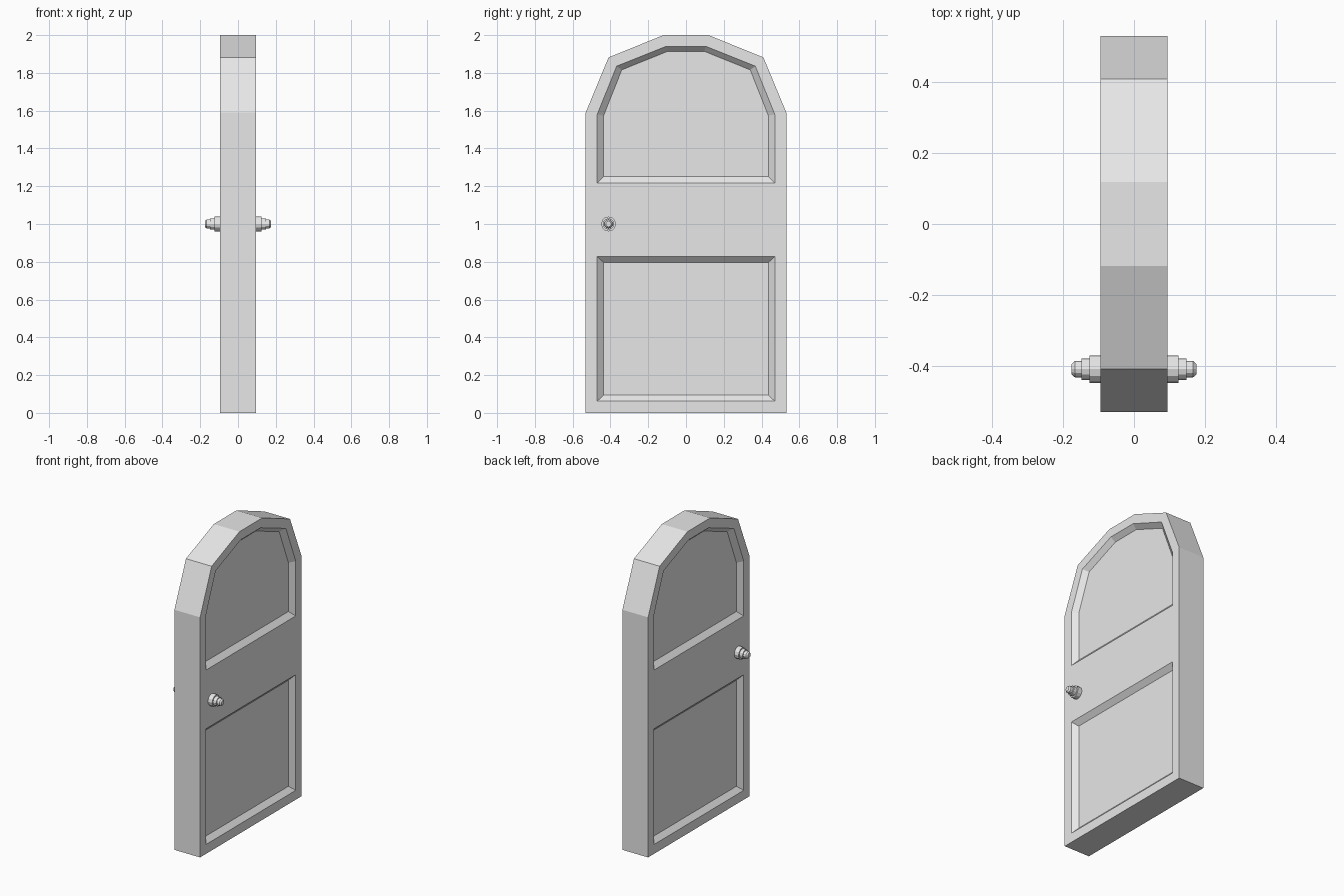
import bpy, bmesh
from math import cos, sin, pi

cube = bpy.data.objects.get("Cube")
if cube:
    bpy.data.objects.remove(cube, do_unlink=True)

HALF = 0.094      # half thickness of the door
DEPTH = 0.03      # depth of the sunken panels

grey = bpy.data.materials.new("plain_grey")
grey.use_nodes = True
grey.diffuse_color = (0.8, 0.8, 0.8, 1)
grey.node_tree.nodes["Principled BSDF"].inputs["Base Color"].default_value = (0.8, 0.8, 0.8, 1)


def mirrored(half):
    """Close a right-half outline of (y, z) points with its mirror image."""
    return half + [(-y, z) for y, z in reversed(half)]


def loft(name, rings):
    """Skin a stack of equal-length point rings and cap both ends."""
    bm = bmesh.new()
    loops = [[bm.verts.new(p) for p in ring] for ring in rings]
    n = len(loops[0])
    for a, b in zip(loops, loops[1:]):
        for i in range(n):
            j = (i + 1) % n
            bm.faces.new((a[i], a[j], b[j], b[i]))
    bm.faces.new(loops[0])
    bm.faces.new(loops[-1])
    bmesh.ops.recalc_face_normals(bm, faces=bm.faces)
    mesh = bpy.data.meshes.new(name)
    bm.to_mesh(mesh)
    bm.free()
    mesh.materials.append(grey)
    obj = bpy.data.objects.new(name, mesh)
    bpy.context.collection.objects.link(obj)
    return obj


def cut(target, cutter):
    mod = target.modifiers.new("cut", 'BOOLEAN')
    mod.operation = 'DIFFERENCE'
    mod.solver = 'EXACT'
    mod.object = cutter
    bpy.context.view_layer.objects.active = target
    bpy.ops.object.modifier_apply(modifier=mod.name)
    bpy.data.objects.remove(cutter, do_unlink=True)


# Door slab with an angular arched top
outline = mirrored([(0.531, 0), (0.531, 1.59), (0.41, 1.882), (0.119, 2.0)])
door = loft("door_slab", [[(x, y, z) for y, z in outline] for x in (-HALF, HALF)])

# Sunken panels with sloping borders: rim outline and floor outline
panels = {
    "lower_panel": ([(0.47, 0.062), (0.47, 0.828)],
                    [(0.436, 0.094), (0.436, 0.796)]),
    "upper_panel": ([(0.47, 1.217), (0.47, 1.58), (0.367, 1.836), (0.104, 1.941)],
                    [(0.436, 1.251), (0.436, 1.574), (0.34, 1.816), (0.097, 1.914)]),
}
for name, (rim, floor) in panels.items():
    rim, floor = mirrored(rim), mirrored(floor)
    for side in (-1, 1):
        rings = []
        for t in (-0.3, 1):
            rings.append([(side * (HALF - DEPTH * t), a + (c - a) * t, b + (d - b) * t)
                          for (a, b), (c, d) in zip(rim, floor)])
        cut(door, loft(name + "_cutter", rings))

# Stepped knobs on both faces
SIDES = 12
profile = [(0.085, 0.039), (0.125, 0.039), (0.125, 0.03), (0.148, 0.03),
           (0.148, 0.023), (0.167, 0.023), (0.176, 0.015)]
for name, side in (("left_knob", 1), ("right_knob", -1)):
    loft(name, [[(side * x, -0.41 + r * cos(2 * pi * i / SIDES), 1 + r * sin(2 * pi * i / SIDES))
                 for i in range(SIDES)] for x, r in profile])
